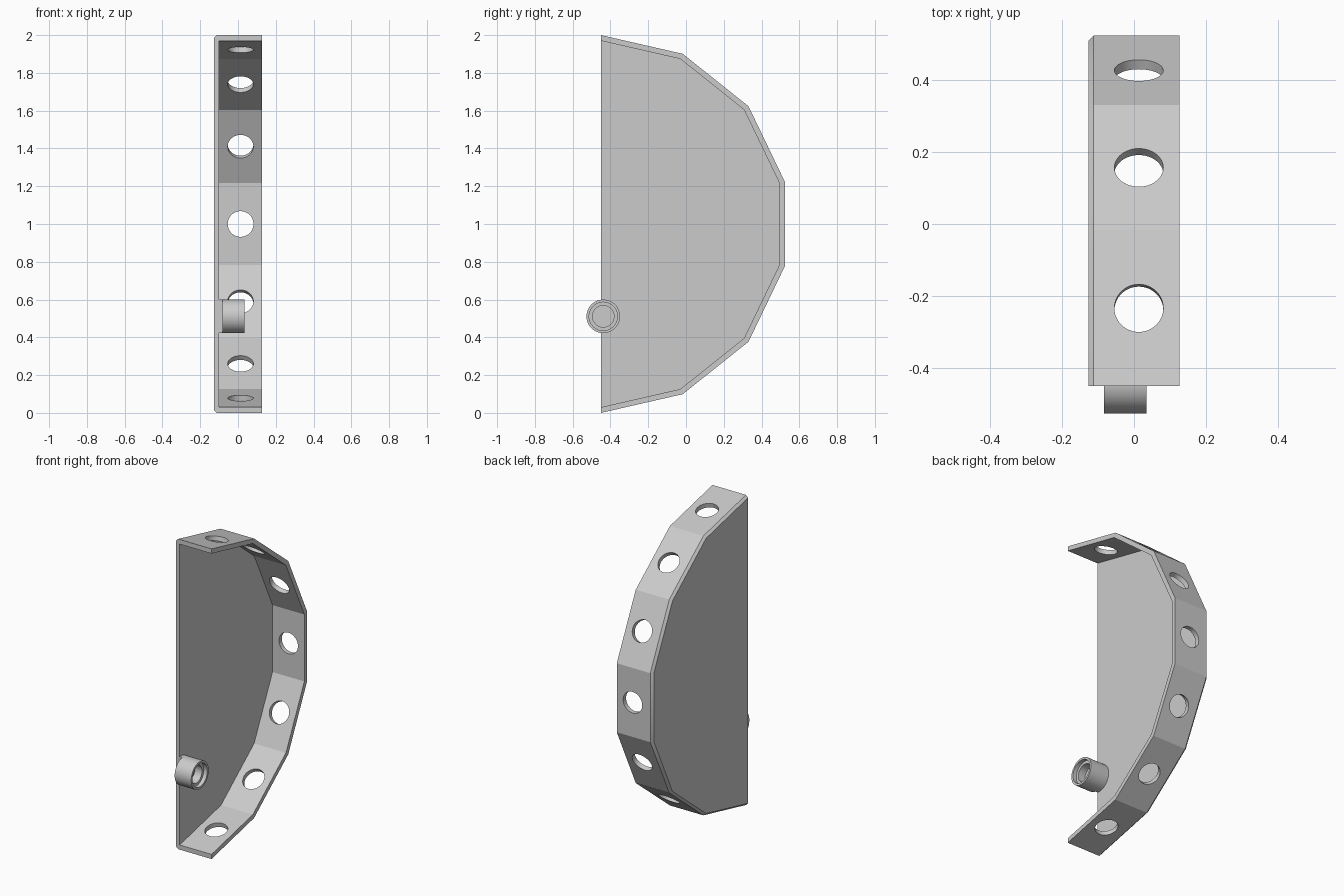
import bpy, bmesh, math
from mathutils import Matrix, Vector

cube = bpy.data.objects.get("Cube")
if cube:
    bpy.data.objects.remove(cube, do_unlink=True)

SIDES = 7                 # flat sides around the half ring
STEP = math.pi / SIDES
FRONT = -0.451            # flat open edge of the half shell
LEFT, RIGHT = -0.127, 0.127
FLOOR = -0.1              # inner surface of the side plate
SOCKET = (-0.438, 0.511)  # socket axis in y, z
SOCKET_R = 0.089

grey = bpy.data.materials.new("plain_grey")
grey.use_nodes = True
colour = (0.6, 0.6, 0.6, 1)
grey.diffuse_color = colour
grey.node_tree.nodes["Principled BSDF"].inputs["Base Color"].default_value = colour


def add_object(name, bm):
    bmesh.ops.recalc_face_normals(bm, faces=bm.faces)
    mesh = bpy.data.meshes.new(name)
    bm.to_mesh(mesh)
    bm.free()
    mesh.materials.append(grey)
    obj = bpy.data.objects.new(name, mesh)
    bpy.context.collection.objects.link(obj)
    return obj


def activate(obj):
    bpy.ops.object.select_all(action='DESELECT')
    obj.select_set(True)
    bpy.context.view_layer.objects.active = obj


def smooth(obj):
    activate(obj)
    bpy.ops.object.shade_smooth_by_angle(angle=math.radians(20))


# Half shell: side plate with chamfered rim edge, open on the other side
bm = bmesh.new()
sections = [(LEFT, 0.985), (LEFT + 0.015, 1), (RIGHT, 1), (RIGHT, 0.97), (FLOOR, 0.97)]
rows = []
for x, radius in sections:
    rows.append([bm.verts.new((x, FRONT + radius * math.sin(i * STEP),
                               1 + radius * math.cos(i * STEP)))
                 for i in range(SIDES + 1)])
for a, b in zip(rows, rows[1:]):
    for i in range(SIDES):
        bm.faces.new((a[i], a[i + 1], b[i + 1], b[i]))
bm.faces.new(rows[0])
bm.faces.new(rows[-1])
bm.faces.new([r[0] for r in rows] + [r[-1] for r in reversed(rows)])
shell = add_object("half_shell", bm)

# Round hole through the middle of every rim side
bm = bmesh.new()
for i in range(SIDES):
    angle = (i + 0.5) * STEP
    direction = Vector((0, math.sin(angle), math.cos(angle)))
    place = Matrix.Translation(Vector((0.0135, FRONT, 1)) + direction * 0.96)
    turn = direction.to_track_quat('Z', 'X').to_matrix().to_4x4()
    bmesh.ops.create_cone(bm, cap_ends=True, segments=48, radius1=0.068,
                          radius2=0.068, depth=0.2, matrix=place @ turn)
cutter = add_object("hole_cutter", bm)
cutter.hide_render = True
cut = shell.modifiers.new("holes", 'BOOLEAN')
cut.operation = 'DIFFERENCE'
cut.solver = 'EXACT'
cut.object = cutter
activate(shell)
bpy.ops.object.modifier_apply(modifier=cut.name)
bpy.data.objects.remove(cutter, do_unlink=True)
smooth(shell)

# Low boss on the plate, trimmed flush with the front edge
SEG = 48
bm = bmesh.new()
outline = []
for i in range(SEG):
    a = math.tau * i / SEG
    y = SOCKET[0] + SOCKET_R * math.cos(a)
    outline.append(bm.verts.new((FLOOR - 0.005, max(y, FRONT),
                                 SOCKET[1] + SOCKET_R * math.sin(a))))
face = bm.faces.new(outline)
top = bmesh.ops.extrude_face_region(bm, geom=[face])["geom"]
bmesh.ops.translate(bm, vec=(0.022, 0, 0),
                    verts=[v for v in top if isinstance(v, bmesh.types.BMVert)])
smooth(add_object("socket_boss", bm))

# Socket: stepped blind tube turned around the x axis
bm = bmesh.new()
profile = [(-0.083, 0), (-0.083, SOCKET_R), (0.035, SOCKET_R), (0.035, 0.075),
           (0.01, 0.075), (0.01, 0.057), (-0.04, 0.057), (-0.04, 0)]
points = [bm.verts.new((x, SOCKET[0], SOCKET[1] + r)) for x, r in profile]
edges = [bm.edges.new(pair) for pair in zip(points, points[1:])]
bmesh.ops.spin(bm, geom=points + edges, cent=(0, *SOCKET), axis=(1, 0, 0),
               angle=math.tau, steps=SEG)
bmesh.ops.remove_doubles(bm, verts=bm.verts, dist=0.0005)
smooth(add_object("socket_tube", bm))
